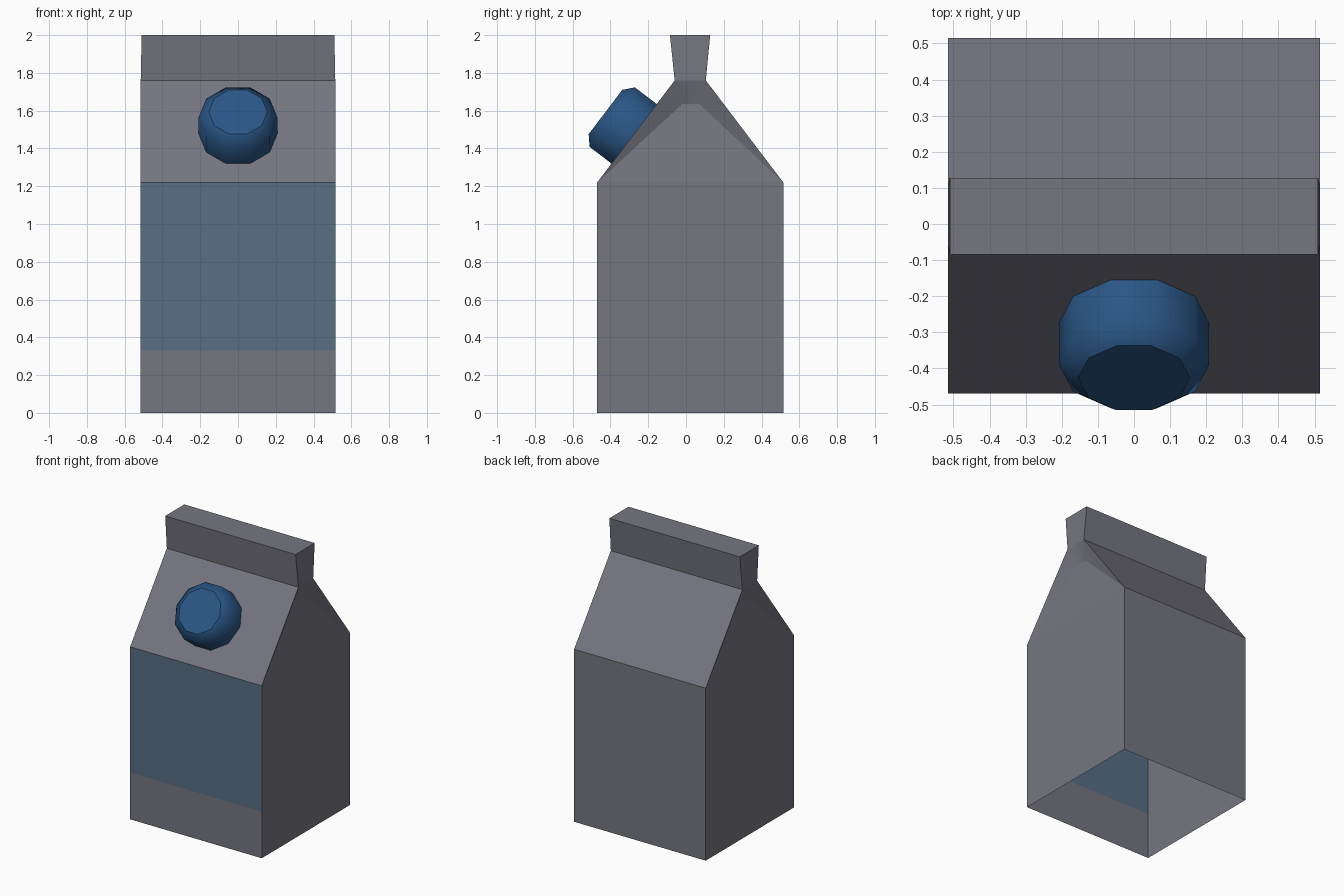
import bpy, bmesh, math
from mathutils import Matrix, Vector

if "Cube" in bpy.data.objects:
    bpy.data.objects.remove(bpy.data.objects["Cube"])

W, YF, YB = 0.515, -0.47, 0.515      # half width, front and back walls
EAVE, NECK, TOP = 1.22, 1.76, 2.0    # roof fold heights
LABEL_Z = 0.33


def finish(name, bm, color):
    mesh = bpy.data.meshes.new(name)
    bm.to_mesh(mesh)
    bm.free()
    obj = bpy.data.objects.new(name, mesh)
    bpy.context.collection.objects.link(obj)
    mat = bpy.data.materials.new(name + "_color")
    mat.diffuse_color = (*color, 1)
    mat.use_nodes = True
    mat.node_tree.nodes["Principled BSDF"].inputs["Base Color"].default_value = mat.diffuse_color
    mesh.materials.append(mat)
    return obj


# Carton shell: open bottom, gable ends folded inwards, sealed top strip
bm = bmesh.new()


def face(*points):
    return bm.faces.new([bm.verts.new(p) for p in points])


def strip(y0, z0, y1, z1, w0=W, w1=W):
    face((-w0, y0, z0), (w0, y0, z0), (w1, y1, z1), (-w1, y1, z1))


strip(YF, 0, YF, LABEL_Z)
strip(YB, 0, YB, EAVE)
strip(YF, EAVE, -0.06, NECK)
strip(YB, EAVE, 0.105, NECK)
strip(-0.06, NECK, -0.085, TOP, W, 0.51)
strip(0.105, NECK, 0.128, TOP, W, 0.51)
strip(-0.085, TOP, 0.128, TOP, 0.51, 0.51)

for s in (-1, 1):
    x, xi, xt = s * W, s * 0.468, s * 0.51
    eave_f, eave_b = (x, YF, EAVE), (x, YB, EAVE)
    neck_f, neck_b = (x, -0.06, NECK), (x, 0.105, NECK)
    fold_f, fold_b = (xi, -0.02, 1.635), (xi, 0.07, 1.635)
    face((x, YF, 0), (x, YB, 0), eave_b, eave_f)
    face(eave_f, eave_b, fold_b, fold_f)
    # the folded flaps blend softly into each other
    for f in (face(eave_f, fold_f, neck_f), face(eave_b, neck_b, fold_b),
              face(fold_f, fold_b, neck_b, neck_f)):
        f.smooth = True
    face(neck_f, neck_b, (xt, 0.128, TOP), (xt, -0.085, TOP))
bmesh.ops.remove_doubles(bm, verts=bm.verts, dist=0.001)
bmesh.ops.recalc_face_normals(bm, faces=bm.faces)
for e in bm.edges:
    e.smooth = all(f.smooth for f in e.link_faces)
finish("carton", bm, (0.181, 0.181, 0.22))

# Coloured front label fills the rest of the front wall
bm = bmesh.new()
strip(YF, LABEL_Z, YF, EAVE)
finish("front_label", bm, (0.098, 0.156, 0.23))

# Ten-sided screw cap with a chamfered rim, set square to the front slope
bm = bmesh.new()
rings = []
for r, h in ((0.208, -0.01), (0.208, 0.145), (0.155, 0.19)):
    rings.append([bm.verts.new((r * math.cos(math.tau * i / 10),
                                r * math.sin(math.tau * i / 10), h)) for i in range(10)])
for a, b in zip(rings, rings[1:]):
    for i in range(10):
        j = (i + 1) % 10
        bm.faces.new((a[i], a[j], b[j], b[i])).smooth = True
cap_top = bm.faces.new(rings[-1])
for e in cap_top.edges:
    e.smooth = False
tilt = math.atan2(NECK - EAVE, -0.06 - YF)
bm.transform(Matrix.Translation(Vector((0, -0.275, 1.478))) @ Matrix.Rotation(tilt, 4, 'X'))
finish("screw_cap", bm, (0.023, 0.093, 0.235))
